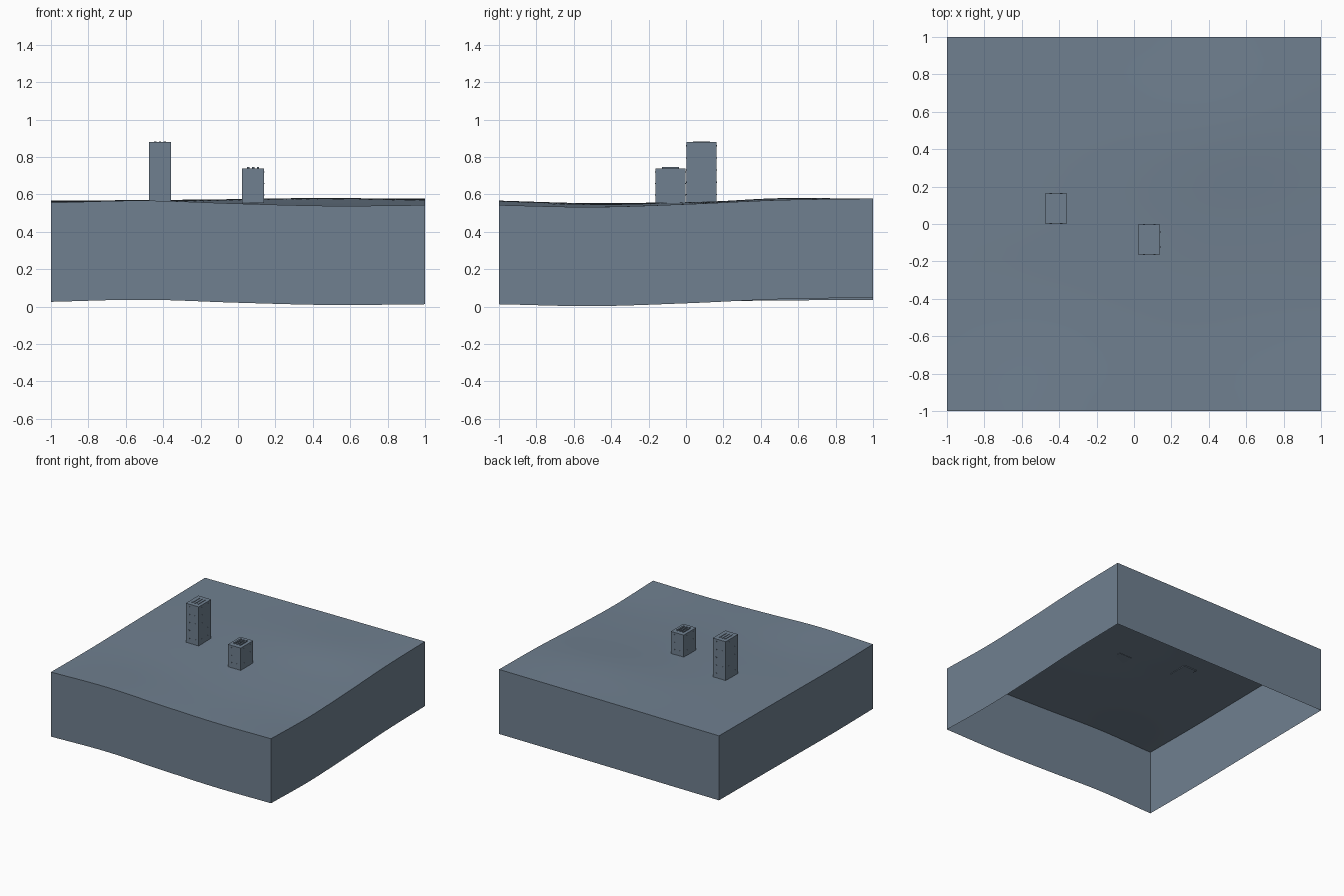
import bpy, bmesh
from mathutils import Matrix, Vector

cube = bpy.data.objects.get("Cube")
if cube:
    bpy.data.objects.remove(cube, do_unlink=True)

slate = bpy.data.materials.new("slate_grey")
slate.use_nodes = True
colour = (0.162, 0.216, 0.279, 1)
slate.diffuse_color = colour
slate.node_tree.nodes["Principled BSDF"].inputs["Base Color"].default_value = colour

# Ground heights in thousandths: rows front to back, columns along x
HEIGHTS = [
    [556, 567, 551, 539, 543],
    [553, 553, 547, 537, 533],
    [558, 559, 558, 552, 548],
    [563, 566, 574, 580, 570],
    [567, 570, 574, 576, 578],
]
SKIRT = 0.53
STEPS = 32


def spline(values, t):
    """Smooth curve through evenly spaced values, t from -1 to 1."""
    u = (t + 1) / 2 * (len(values) - 1)
    i = min(int(u), len(values) - 2)
    f = u - i
    b, c = values[i], values[i + 1]
    a = values[i - 1] if i > 0 else 2 * b - c
    d = values[i + 2] if i + 2 < len(values) else 2 * c - b
    return b + f / 2 * (c - a + f * (2*a - 5*b + 4*c - d + f * (3 * (b - c) + d - a)))


def ground(x, y):
    return spline([spline(row, x) for row in HEIGHTS], y) / 1000


def finish(bm, name):
    mesh = bpy.data.meshes.new(name)
    bm.to_mesh(mesh)
    bm.free()
    obj = bpy.data.objects.new(name, mesh)
    bpy.context.collection.objects.link(obj)
    mesh.materials.append(slate)
    return obj


def add_box(bm, centre, size):
    matrix = Matrix.Translation(centre) @ Matrix.Diagonal((*size, 1))
    bmesh.ops.create_cube(bm, size=1, matrix=matrix)


# Rolling ground with a skirt hanging from its border, open underneath
bm = bmesh.new()
bmesh.ops.create_grid(bm, x_segments=STEPS, y_segments=STEPS, size=1)
for v in bm.verts:
    v.co.z = ground(v.co.x, v.co.y)
border = [e for e in bm.edges if e.is_boundary]
skirt = bmesh.ops.extrude_edge_only(bm, edges=border)["geom"]
for v in skirt:
    if isinstance(v, bmesh.types.BMVert):
        v.co.z -= SKIRT
bmesh.ops.recalc_face_normals(bm, faces=bm.faces)
tile = finish(bm, "ground_tile")
if sum(p.normal.z for p in tile.data.polygons) < 0:
    tile.data.flip_normals()
bpy.context.view_layer.objects.active = tile
tile.select_set(True)
bpy.ops.object.shade_smooth_by_angle()
tile.select_set(False)


def tower(name, x, y, top, rows, fin_height):
    width, depth, base = 0.117, 0.162, 0.555
    height = top - base

    # Solid block
    bm = bmesh.new()
    add_box(bm, (x, y, base + height / 2), (width, depth, height))
    finish(bm, name + "_block")

    # Three roof fins running front to back
    bm = bmesh.new()
    for k in (-1, 0, 1):
        add_box(bm, (x + k * 0.026, y, top + fin_height / 2),
                (0.012, 0.09, fin_height))
    finish(bm, name + "_roof_fins")

    # Small window ledges on all four sides
    bm = bmesh.new()
    for r in range(rows):
        z = base + height * (r + 0.7) / rows
        for side in (-1, 1):
            for k in (-1, 1):
                add_box(bm, (x + k * 0.028, y + side * depth / 2, z),
                        (0.012, 0.003, 0.006))
                add_box(bm, (x + side * width / 2, y + k * 0.04, z),
                        (0.003, 0.012, 0.006))
    finish(bm, name + "_window_ledges")


tower("tall_tower", -0.417, 0.083, 0.88, 5, 0.004)
tower("short_tower", 0.081, -0.083, 0.738, 3, 0.008)
